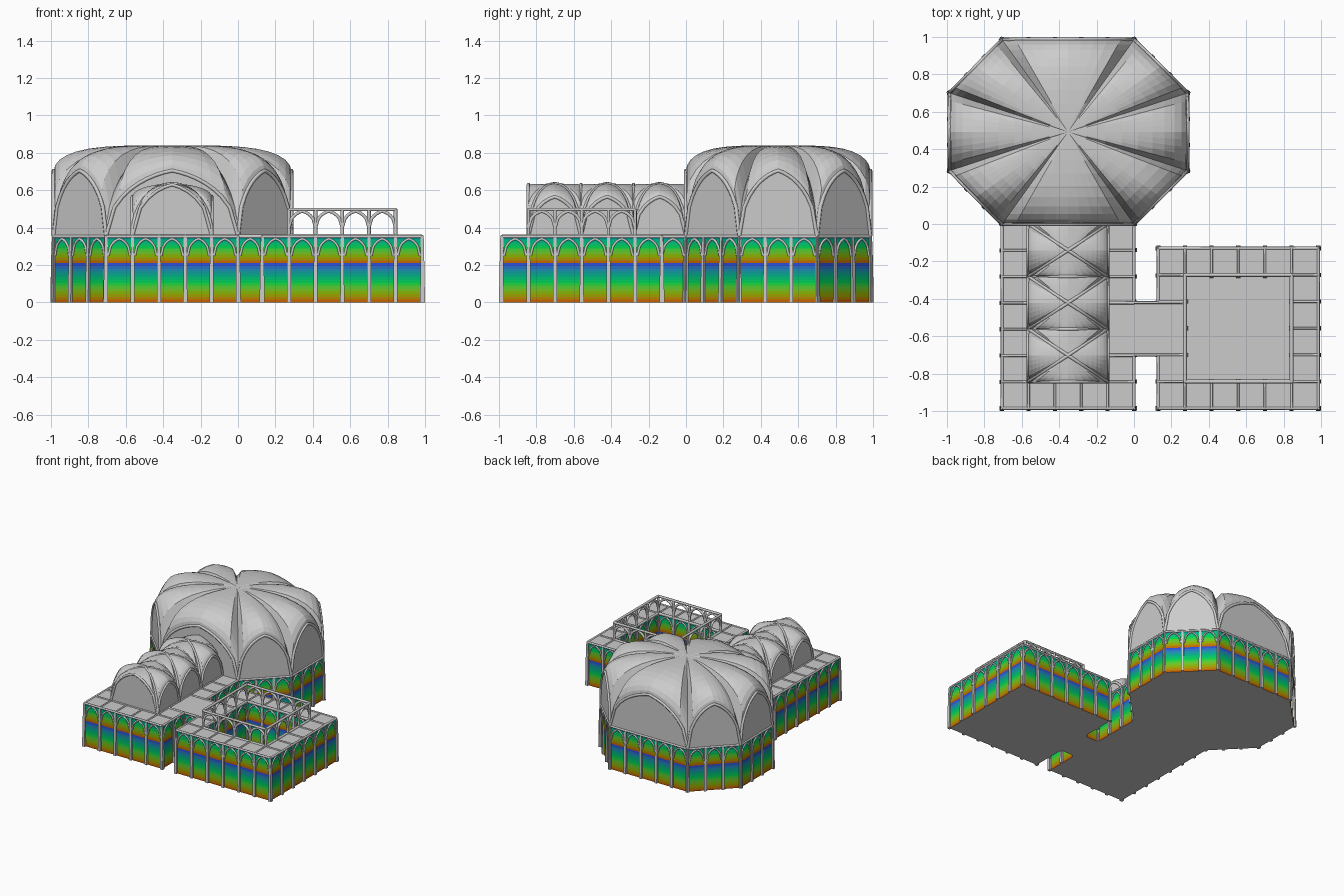
import bpy, math
from mathutils import Vector

if "Cube" in bpy.data.objects:
    bpy.data.objects.remove(bpy.data.objects["Cube"])

ROOF = 0.355

def mesh(name, verts, faces, mats=(), idx=None):
    me = bpy.data.meshes.new(name)
    me.from_pydata([tuple(v) for v in verts], [], faces)
    for m in mats:
        me.materials.append(m)
    if idx:
        for p, i in zip(me.polygons, idx):
            p.material_index = i
    ob = bpy.data.objects.new(name, me)
    bpy.context.collection.objects.link(ob)
    return ob

def ribs(name, paths, r, res=1):
    """Round bars swept along a list of point paths."""
    cu = bpy.data.curves.new(name, 'CURVE')
    cu.dimensions = '3D'
    cu.bevel_depth, cu.bevel_resolution, cu.use_fill_caps = r, res, True
    for path in paths:
        sp = cu.splines.new('POLY')
        sp.points.add(len(path) - 1)
        for p, c in zip(sp.points, path):
            p.co = (*c, 1)
    ob = bpy.data.objects.new(name, cu)
    bpy.context.collection.objects.link(ob)
    bpy.ops.object.select_all(action='DESELECT')
    ob.select_set(True)
    bpy.context.view_layer.objects.active = ob
    bpy.ops.object.convert(target='MESH')
    return ob

def pointed(k, c=0.3):
    """Pointed arch height (0..1) at k = 0 apex .. 1 springing."""
    k = abs(k)
    return math.sqrt(max(0, ((1 + c)**2 - (k + c)**2) / ((1 + c)**2 - c**2)))

def arch(a, b, z0, z1, n=10):
    a, b = Vector(a), Vector(b)
    return [Vector((*a.lerp(b, i / n), z0 + (z1 - z0) * pointed(2 * i / n - 1)))
            for i in range(n + 1)]

def box(x0, x1, y0, y1, z0, z1, V, F):
    o = len(V)
    V += [(x, y, z) for z in (z0, z1) for x, y in ((x0, y0), (x1, y0), (x1, y1), (x0, y1))]
    F += [tuple(o + i for i in f) for f in ((3, 2, 1, 0), (4, 5, 6, 7), (0, 1, 5, 4),
                                           (1, 2, 6, 5), (2, 3, 7, 6), (3, 0, 4, 7))]

# Plan: wall corners going anticlockwise, with the bay count of each wall
E = 0.985
plan = [((-.705, -E), 5), ((0, -E), 2), ((0, -.70), 1), ((.13, -.70), 2), ((.13, -E), 6),
        ((E, -E), 6), ((E, -.13), 6), ((.13, -.13), 2), ((.13, -.42), 1), ((0, -.42), 3),
        ((0, 0), 3), ((.285, .285), 3), ((.285, .70), 3), ((0, E), 5), ((-.705, E), 3),
        ((-E, .70), 3), ((-E, .285), 3), ((-.705, 0), 7)]
X0, X1, Y0, Y1 = .2725, .8425, -.8425, -.2725
court = [((X0, Y0), 4), ((X0, Y1), 4), ((X1, Y1), 4), ((X1, Y0), 4)]
walls = [(Vector(loop[i][0]), Vector(loop[(i + 1) % len(loop)][0]), loop[i][1])
         for loop in (plan, court) for i in range(len(loop))]

# Colour gradient of the two storeys, as stacked strips
def gradient(stops, z):
    for (za, ca), (zb, cb) in zip(stops, stops[1:]):
        if z <= zb:
            return [p + (q - p) * (z - za) / (zb - za) for p, q in zip(ca, cb)]
    return stops[-1][1]

low = [(0, (.62, .06, 0)), (.05, (.25, .45, 0)), (.10, (0, .68, .05)), (.15, (0, .4, .25)),
       (.21, (.03, .03, .75))]
high = [(.21, (.62, .06, 0)), (.25, (.25, .45, 0)), (.29, (0, .68, .05)), (.35, (0, .36, .36))]
levels, mats = [], []
for stops, n in ((low, 14), (high, 9)):
    za, zb = stops[0][0], stops[-1][0]
    for i in range(n):
        z0, z1 = za + (zb - za) * i / n, za + (zb - za) * (i + 1) / n
        m = bpy.data.materials.new(f"wall_band_{len(mats)}")
        m.diffuse_color = (*gradient(stops, (z0 + z1) / 2), 1)
        m.use_nodes = True
        m.node_tree.nodes["Principled BSDF"].inputs["Base Color"].default_value = m.diffuse_color
        mats.append(m)
        levels.append((z0, z1))

V, F, I = [], [], []
for a, b, n in walls:
    for j, (z0, z1) in enumerate(levels):
        o = len(V)
        V += [(*a, z0), (*b, z0), (*b, z1), (*a, z1)]
        F.append((o, o + 1, o + 2, o + 3))
        I.append(j)
mesh("banded_walls", V, F, mats, I)

# Tapered piers and blind arches on each bay
V, F, arches, cornice = [], [], [], []
for a, b, n in walls:
    d = (b - a).normalized()
    out = Vector((d.y, -d.x))
    for i in range(n + 1):
        p = a.lerp(b, i / n)
        o = len(V)
        for z, w, dep in ((0, .011, .015), (.215, .010, .011), (.35, .008, .006)):
            for s, t in ((-w, -.004), (w, -.004), (w, dep), (-w, dep)):
                V.append((*(p + d * s + out * t), z))
        for lv in (0, 4):
            F += [(o + lv + k, o + lv + (k + 1) % 4, o + lv + 4 + (k + 1) % 4, o + lv + 4 + k)
                  for k in range(4)]
        F += [(o + 3, o + 2, o + 1, o), (o + 8, o + 9, o + 10, o + 11)]
        if i < n:
            q = a.lerp(b, (i + 1) / n)
            arches.append(arch(p + d * .012 + out * .002, q - d * .012 + out * .002, .25, .34))
    cornice.append([(*a, ROOF - .003), (*b, ROOF - .003)])
mesh("wall_piers", V, F)
ribs("wall_arches", arches, .007)
ribs("cornice", cornice, .009)

# Ground floor slab
mesh("floor", [(*c, 0) for c, _ in plan], [tuple(reversed(range(len(plan))))])

# Flat roofs over aisles, connector and court walk
NX0, NX1, NY = -.565, -.14, -.8425
V, F = [], []
for r in ((-.705, NX0, -E, 0), (NX1, 0, -E, 0), (NX0, NX1, -E, NY), (0, .13, -.70, -.42),
          (.13, X0, -E, -.13), (X1, E, -E, -.13), (X0, X1, -E, Y0), (X0, X1, Y1, -.13)):
    box(*r, ROOF - .012, ROOF, V, F)
mesh("aisle_roofs", V, F)

# Bars across the flat roofs at every bay
bars, z = [], ROOF + .001
def bar(x0, y0, x1, y1):
    bars.append([(x0, y0, z), (x1, y1, z)])
for i in range(1, 7):
    y = -E + E * i / 7
    bar(-.705, y, NX0, y)
    if i != 3:
        bar(NX1, y, 0, y)
for i in range(1, 5):
    x = -.705 + .141 * i
    bar(x, -E, x, NY)
for i in range(1, 6):
    t = .1425 * i
    bar(.13 + t, -E, .13 + t, Y0)
    bar(.13 + t, Y1, .13 + t, -.13)
    bar(X1, -E + t, E, -E + t)
    if i != 3:
        bar(.13, -E + t, X0, -E + t)
bar(NX1, -.70, X0, -.70)
bar(NX1, -.42, X0, -.42)
for x in (NX0, NX1):
    bar(x, NY, x, 0)
bar(NX0, NY, NX1, NY)
ribs("roof_bars", bars, .007)

# Open arcade around the court
paths = []
for (a, b, n) in walls[len(plan):]:
    for i in range(n):
        p, q = a.lerp(b, i / n), a.lerp(b, (i + 1) / n)
        paths.append([(*p, ROOF - .01), (*p, .50)])
        paths.append(arch(p, q, .40, .488))
    for h in (.497, ROOF + .002):
        paths.append([(*a, h), (*b, h)])
ribs("court_arcade", paths, .010)

# Vault cells: each wall arch is swept up to the centre point
def vault(name, centre, zc, sides, power, n=10, m=10):
    V, F, LV, LF = [], [], [], []
    for a, b, top in sides:
        edge = arch(a, b, ROOF, top, n)
        o = len(V)
        for i, e in enumerate(edge):
            p = power(pointed(2 * i / n - 1))
            for j in range(m + 1):
                r = math.cos(math.pi / 2 * (1 - j / m)) if j else 0
                x, y = Vector(centre).lerp(Vector((e.x, e.y)), r)
                V.append((x, y, e.z + (zc - e.z) * math.sqrt(max(0, 1 - r**p))))
        for i in range(n):
            for j in range(m):
                k = o + i * (m + 1) + j
                F.append((k, k + 1, k + m + 2, k + m + 1) if j else (k, k + 1, k + m + 2))
        o = len(LV)
        for e in edge:
            LV += [(e.x, e.y, ROOF - .005), tuple(e)]
        LF += [(o + 2 * i, o + 2 * i + 2, o + 2 * i + 3, o + 2 * i + 1) for i in range(n)]
    mesh(name, V, F)
    mesh(name + "_wall_panels", LV, LF)

# Octagonal dome
octagon = [Vector(c) for c, _ in plan[10:18]]
sides = [(octagon[i], octagon[(i + 1) % 8], .705) for i in range(8)]
vault("dome", (-.3525, .4925), .84, sides, lambda f: 2.2 + 1.8 * f)
ribs("dome_wall_arches", [arch(a, b, ROOF, t, 16) for a, b, t in sides], .011)

# Nave: three domed groin-vault bays with diagonal and wall ribs
arcs = []
for k in range(3):
    y0, y1 = NY * (3 - k) / 3, NY * (2 - k) / 3
    c = [Vector(v) for v in ((NX0, y0), (NX1, y0), (NX1, y1), (NX0, y1))]
    sides = [(c[0], c[1], .63), (c[1], c[2], .565), (c[2], c[3], .63), (c[3], c[0], .565)]
    vault(f"nave_vault_{k}", ((NX0 + NX1) / 2, (y0 + y1) / 2), .635, sides, lambda f: 2)
    arcs += [arch(a, b, ROOF, t) for a, b, t in sides[:2] + sides[3:]]
    for a, b in ((c[0], c[2]), (c[1], c[3])):
        arcs.append([Vector((*a.lerp(b, (1 - math.cos(math.pi * i / 16)) / 2),
                     ROOF + .28 * math.sin(math.pi * i / 16))) for i in range(17)])
ribs("nave_ribs", arcs, .010)
